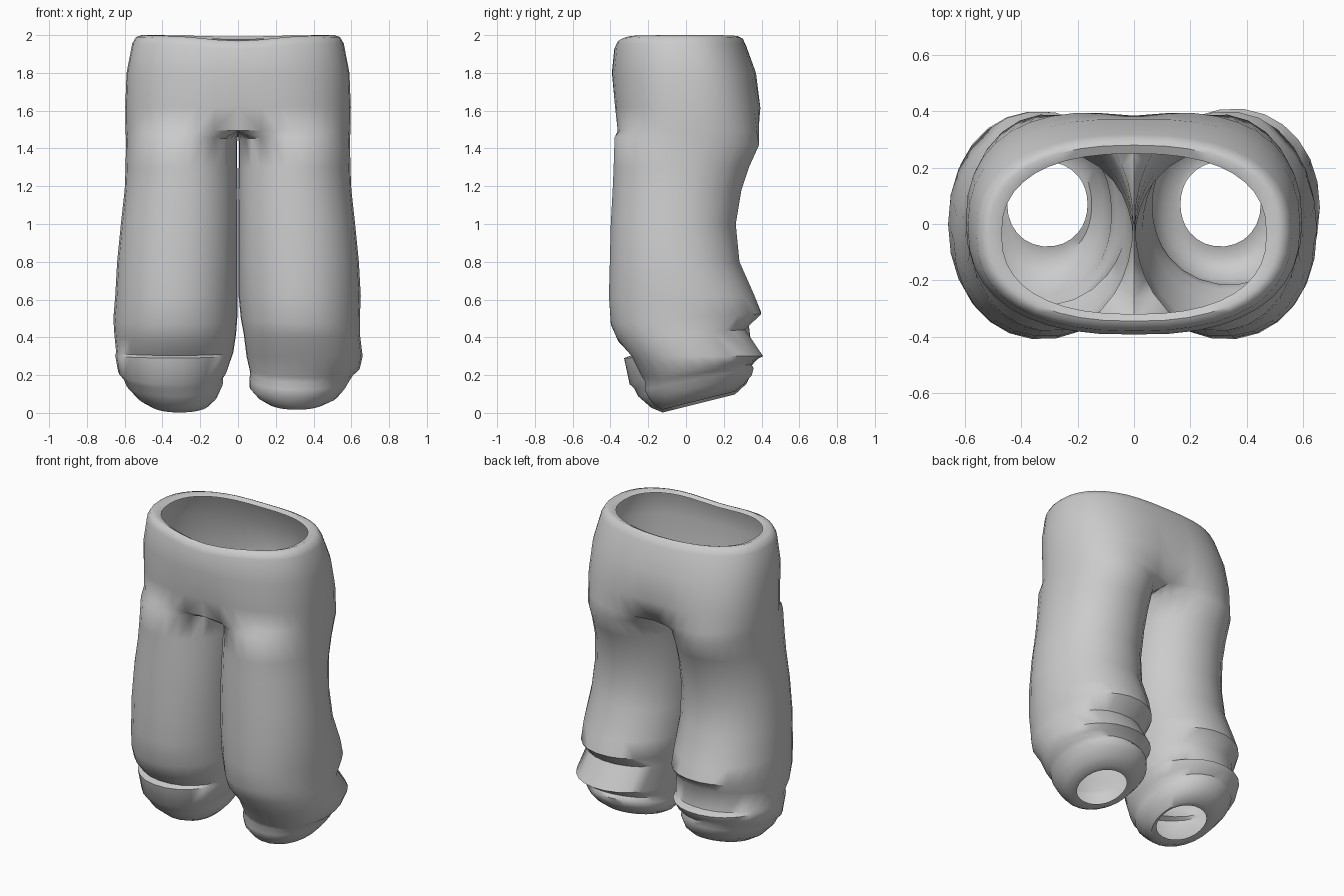
import bpy, bmesh
from math import sin, cos, pi, exp, radians
from mathutils import Vector

cube = bpy.data.objects.get("Cube")
if cube:
    bpy.data.objects.remove(cube)

ARC = 20      # segments round the outside of each leg
INNER = 8     # segments on the inner thigh
SPAN = radians(140)

cloth = bpy.data.materials.new("grey cloth")
cloth.use_nodes = True
grey = (0.6, 0.6, 0.6, 1)
cloth.diffuse_color = grey
cloth.node_tree.nodes["Principled BSDF"].inputs["Base Color"].default_value = grey


def spow(v, n):
    return (abs(v) ** (2 / n)) * (1 if v >= 0 else -1)


# Waist and hips: height, half width, front y, back y, blend towards leg shape
HIPS = [
    (1.985, .47, -.32, .25, 0),
    (2.00, .51, -.345, .28, 0),
    (1.99, .54, -.365, .30, 0),
    (1.955, .56, -.38, .317, 0),
    (1.80, .59, -.395, .378, .05),
    (1.62, .597, -.385, .412, .2),
    (1.495, .595, -.38, .405, .55),
]
# Legs: height at centre, inner x, outer x, front y, back y, tilt
LEG = [
    (1.44, .004, .593, -.38, .39, -.05),
    (1.30, .004, .595, -.385, .335, 0),
    (1.18, .003, .60, -.39, .295, 0),
    (1.00, .003, .62, -.40, .265, 0),
    (.80, .003, .64, -.405, .285, 0),
    (.62, .003, .65, -.41, .365, 0),
]
# Gathered hems with folded cloth, one for each leg
HEM_RIGHT = [
    (.50, .004, .66, -.40, .40, .08),
    (.42, .01, .655, -.36, .335, .12),
    (.32, .025, .645, -.29, .35, .05),
    (.305, .03, .65, -.33, .40, .04),
    (.22, .06, .635, -.30, .385, .2),
    (.19, .08, .61, -.275, .35, .2),
    (.155, .08, .595, -.255, .355, .22),
    (.09, .11, .535, -.185, .32, .25),
    (.05, .15, .47, -.125, .26, .25),
    (.055, .165, .45, -.08, .22, .25),
]
HEM_LEFT = [
    (.50, .015, .645, -.40, .40, .06),
    (.42, .03, .645, -.37, .315, .06),
    (.30, .045, .66, -.29, .41, 0),
    (.235, .06, .645, -.235, .37, .15),
    (.21, .065, .615, -.215, .345, .17),
    (.18, .06, .595, -.22, .36, .2),
    (.14, .06, .57, -.20, .35, .22),
    (.095, .10, .53, -.165, .31, .25),
    (.065, .15, .47, -.125, .26, .25),
    (.07, .165, .45, -.08, .22, .25),
]


def leg_ring(z, x0, x1, y0, y1, tilt):
    """Full leg ring: outer arc first, then the inner thigh."""
    angles = [-SPAN + 2 * SPAN * i / ARC for i in range(ARC + 1)]
    angles += [SPAN + 2 * (pi - SPAN) * i / INNER for i in range(1, INNER)]
    pts = []
    for a in angles:
        x = (x0 + x1) / 2 + (x1 - x0) / 2 * spow(cos(a), 2.1)
        dy = (y1 - y0) / 2 * spow(sin(a), 2.1)
        pts.append(Vector((x, (y0 + y1) / 2 + dy, z + tilt * dy)))
    return pts


def hip_arc(z, w, y0, y1, blend):
    """Half of a waist ring, from front centre round the hip to back centre."""
    leg = leg_ring(z, 0, w, y0, y1, 0)
    pts = []
    for i in range(ARC + 1):
        a = -pi / 2 + pi * i / ARC
        p = Vector((w * spow(cos(a), 2.4),
                    (y0 + y1) / 2 + (y1 - y0) / 2 * spow(sin(a), 2.4), z))
        # the seat is cleft more deeply than the front panel
        p = p.lerp(leg[i], blend * (.4 if a < 0 else 1))
        if i in (0, ARC):
            p.x = 0
        middle = exp(-(p.x / .25) ** 2)
        if z > 1.9:     # the waist dips in the middle, mostly at the front
            p.z -= (.03 if a < 0 else .008) * middle
        elif a > 0:     # the seat seam hangs lower at the back
            p.z -= .06 * blend * middle
        pts.append(p)
    return pts


bm = bmesh.new()


def skin(a, b, closed):
    n = len(a)
    for i in range(n if closed else n - 1):
        j = (i + 1) % n
        bm.faces.new((a[i], a[j], b[j], b[i]))


for side, hem in ((1, HEM_LEFT), (-1, HEM_RIGHT)):
    def place(pts):
        return [bm.verts.new((side * x, y, z)) for x, y, z in pts]

    # Waistband and seat
    arcs = [place(hip_arc(*row)) for row in HIPS]
    for a, b in zip(arcs, arcs[1:]):
        skin(a, b, False)
    # Crotch seam closes the last hip arc into a leg ring
    front, back = arcs[-1][0].co, arcs[-1][-1].co
    seam = place([back.lerp(front, i / INNER) for i in range(1, INNER)])
    rings = [arcs[-1] + seam]
    # Leg and hem
    rings += [place(leg_ring(*row)) for row in LEG + hem]
    for a, b in zip(rings, rings[1:]):
        skin(a, b, True)

bmesh.ops.remove_doubles(bm, verts=bm.verts[:], dist=.0005)
bmesh.ops.recalc_face_normals(bm, faces=bm.faces[:])
mesh = bpy.data.meshes.new("trousers")
bm.to_mesh(mesh)
bm.free()
mesh.materials.append(cloth)
trousers = bpy.data.objects.new("trousers", mesh)
bpy.context.collection.objects.link(trousers)

bpy.ops.object.select_all(action="DESELECT")
trousers.select_set(True)
bpy.context.view_layer.objects.active = trousers
bpy.ops.object.shade_smooth_by_angle(angle=radians(50))
